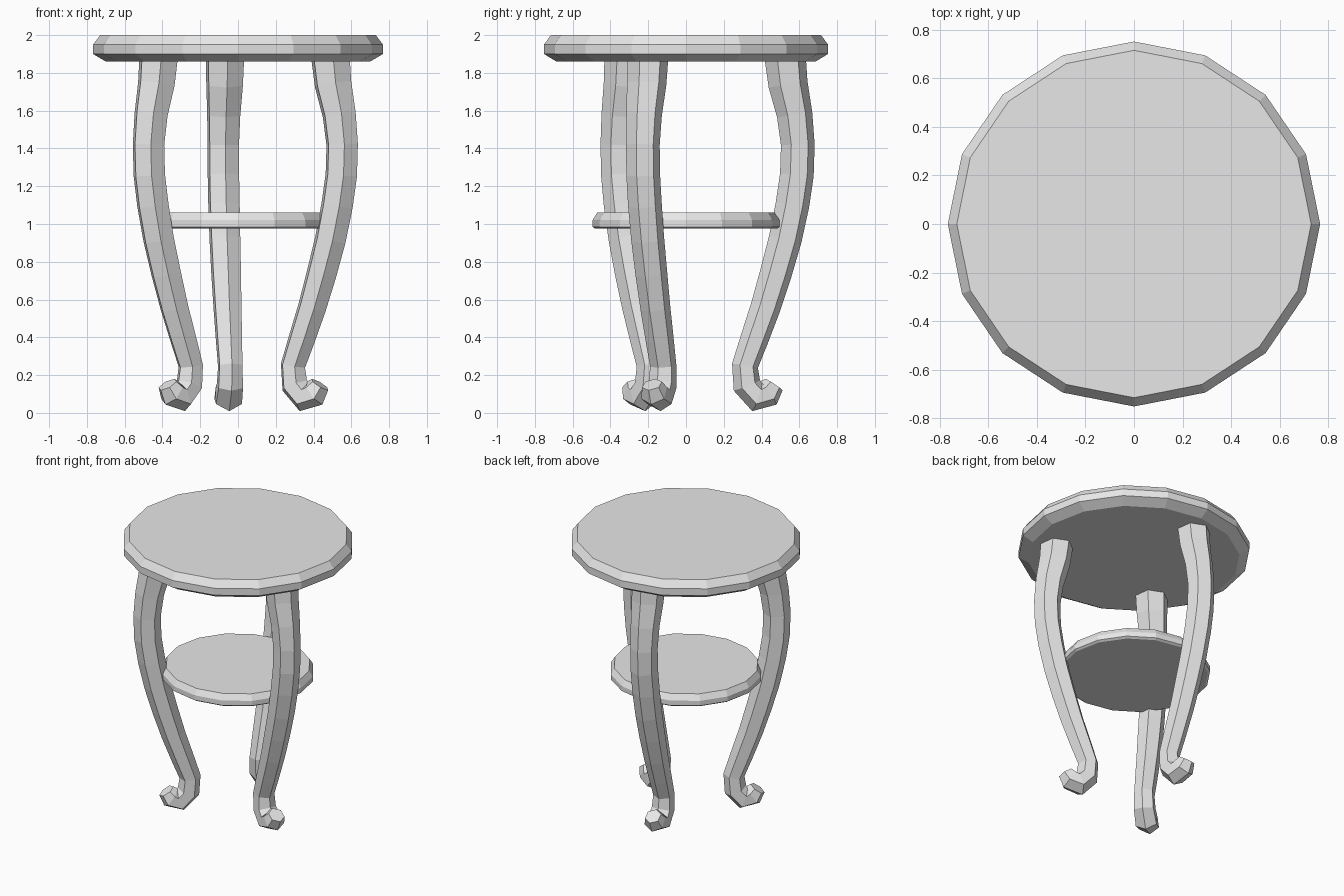
import bpy
import bmesh
from math import cos, sin, pi, radians
from mathutils import Vector

cube = bpy.data.objects.get("Cube")
if cube:
    bpy.data.objects.remove(cube, do_unlink=True)

# One pale grey finish for the whole table
grey = bpy.data.materials.new("pale_grey")
grey.use_nodes = True
colour = (0.8, 0.8, 0.8, 1)
grey.diffuse_color = colour
grey.node_tree.nodes["Principled BSDF"].inputs["Base Color"].default_value = colour


def skin_rings(name, rings):
    """Join equal rings of points into a closed, flat-shaded solid."""
    bm = bmesh.new()
    loops = [[bm.verts.new(p) for p in ring] for ring in rings]
    n = len(loops[0])
    for low, high in zip(loops, loops[1:]):
        for i in range(n):
            j = (i + 1) % n
            bm.faces.new((low[i], low[j], high[j], high[i]))
    bm.faces.new(loops[0])
    bm.faces.new(loops[-1])
    bmesh.ops.recalc_face_normals(bm, faces=bm.faces)
    mesh = bpy.data.meshes.new(name)
    bm.to_mesh(mesh)
    bm.free()
    mesh.materials.append(grey)
    obj = bpy.data.objects.new(name, mesh)
    bpy.context.collection.objects.link(obj)
    return obj


def disc(name, profile, sides=16, squash=0.98):
    """Turn a (radius, height) profile into a faceted disc."""
    angles = [2 * pi * i / sides for i in range(sides)]
    skin_rings(name, [[(r * cos(a), r * squash * sin(a), z) for a in angles]
                      for r, z in profile])


def leg(name, angle, path):
    """Sweep a hexagon along a (reach, height, thickness) path."""
    out = Vector((cos(angle), sin(angle), 0))
    side = Vector((-sin(angle), cos(angle), 0))
    up = Vector((0, 0, 1))
    points = [out * r + up * z for r, z, _ in path]
    rings = []
    for i, centre in enumerate(points):
        along = points[min(i + 1, len(points) - 1)] - points[max(i - 1, 0)]
        across = along.normalized().cross(side)
        size = path[i][2]
        rings.append([centre + size * (across * cos(k * pi / 3) + side * sin(k * pi / 3))
                      for k in range(6)])
    skin_rings(name, rings)


# Bevelled top and lower shelf
disc("table_top", [(0.70, 1.86), (0.767, 1.90), (0.767, 1.95), (0.73, 2.0)])
disc("lower_shelf", [(0.49, 0.975), (0.505, 0.985), (0.505, 1.02), (0.48, 1.06)])

# Three curved legs ending in curled toes
leg_path = [
    (0.53, 1.88, 0.11), (0.545, 1.74, 0.105), (0.58, 1.58, 0.095),
    (0.597, 1.42, 0.09), (0.592, 1.26, 0.09), (0.568, 1.10, 0.09),
    (0.53, 0.92, 0.088), (0.48, 0.74, 0.085), (0.425, 0.56, 0.08),
    (0.365, 0.39, 0.075), (0.315, 0.25, 0.07), (0.325, 0.145, 0.075),
    (0.38, 0.085, 0.08), (0.44, 0.105, 0.075), (0.47, 0.15, 0.055),
]
for name, degrees in (("back_leg", 97.5), ("right_leg", 217.5), ("left_leg", 337.5)):
    leg(name, radians(degrees), leg_path)
